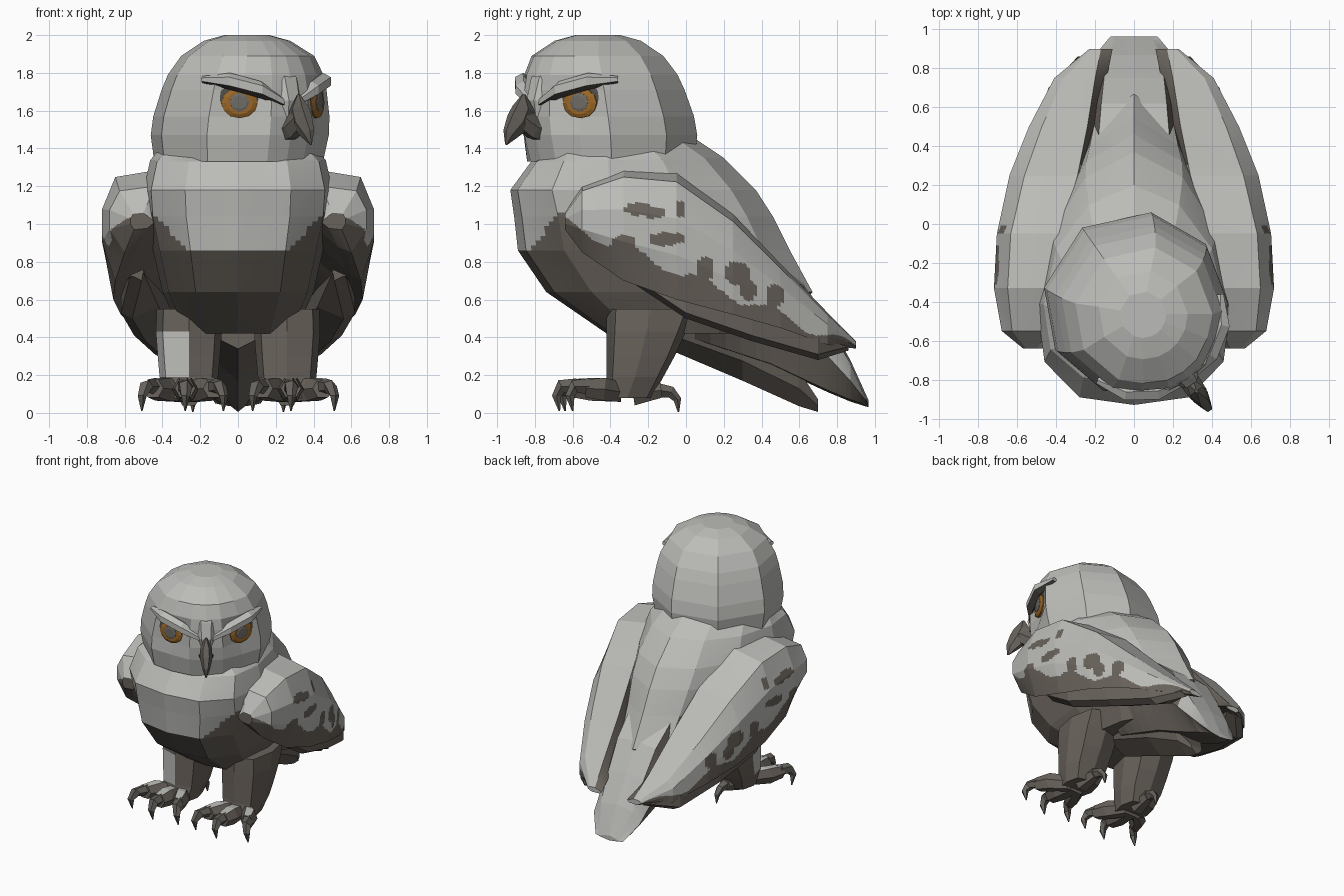
import bpy, bmesh, math
from mathutils import Vector, Matrix

cube = bpy.data.objects.get("Cube")
if cube:
    bpy.data.objects.remove(cube)


def material(name, r, g, b):
    m = bpy.data.materials.new(name)
    m.use_nodes = True
    m.diffuse_color = (r, g, b, 1)
    node = next(n for n in m.node_tree.nodes if n.type == 'BSDF_PRINCIPLED')
    node.inputs["Base Color"].default_value = (r, g, b, 1)
    node.inputs["Roughness"].default_value = 0.9
    return m


WHITE = material("feather white", .5, .5, .48)
BROWN = material("feather brown", .14, .122, .104)
HORN = material("horn grey brown", .13, .12, .105)
ORANGE = material("eye orange", .32, .135, .02)
PUPIL = material("pupil grey", .16, .15, .135)
SOCKET = material("socket dark", .08, .072, .064)


def loft(name, rings, mats, rule=None, matrix=None, cuts=0):
    """Skin closed rings, cap both ends, colour faces by rule(centre, normal)."""
    bm = bmesh.new()
    loops = [[bm.verts.new(p) for p in ring] for ring in rings]
    n = len(loops[0])
    for a, b in zip(loops, loops[1:]):
        for i in range(n):
            j = (i + 1) % n
            bm.faces.new((a[i], a[j], b[j], b[i]))
    bm.faces.new(loops[0])
    bm.faces.new(loops[-1])
    bmesh.ops.recalc_face_normals(bm, faces=bm.faces)
    if cuts:
        bmesh.ops.subdivide_edges(bm, edges=bm.edges[:], cuts=cuts, use_grid_fill=True)
    bm.normal_update()
    if rule:
        for f in bm.faces:
            f.material_index = int(rule(f.calc_center_median(), f.normal))
    if matrix:
        bm.transform(matrix)
    me = bpy.data.meshes.new(name)
    bm.to_mesh(me)
    bm.free()
    for m in mats:
        me.materials.append(m)
    ob = bpy.data.objects.new(name, me)
    bpy.context.collection.objects.link(ob)
    return ob


def tube(name, path, radii, mats, side=(1, 0, 0), flat=1, sides=6, **kw):
    """Tapered tube; flat scales its width along the side axis."""
    pts = [Vector(p) for p in path]
    side = Vector(side)
    rings = []
    for i, p in enumerate(pts):
        d = pts[min(i + 1, len(pts) - 1)] - pts[max(i - 1, 0)]
        up = d.cross(side).normalized()
        rings.append([p + side * math.cos(t) * radii[i] * flat + up * math.sin(t) * radii[i]
                      for t in (k * math.tau / sides for k in range(sides))])
    return loft(name, rings, mats, **kw)


def mirrored(half):
    """Close a half outline whose first and last points lie on the middle plane."""
    return half + [(-x, y, z) for x, y, z in half[-2:0:-1]]


# Body: stacked teardrop rings (height, rise to the back, front, back, half width)
outline = [(0, 0), (.56, .03), (.92, .17), (1, .4), (.86, .68), (.5, .9), (0, 1)]
body = [(1.36, .11, -.76, .02, .41), (1.33, .02, -.82, .2, .465), (1.18, 0, -.93, .37, .5), (1.04, 0, -.91, .46, .49),
        (.86, 0, -.89, .55, .45), (.64, 0, -.74, .67, .4), (.42, 0, -.42, .45, .3)]
loft("body", [mirrored([(x * w, f + t * (b - f), z + up * t) for x, t in outline]) for z, up, f, b, w in body],
     [WHITE, BROWN],
     lambda c, n: n.z < .25 and c.z < .86 + max(0, abs(c.x) - .26), cuts=6)

# Tail: broad upper fan over a keeled lower fan (y, top, bottom, half width)
upper = [(.05, .62, .38, .28), (.45, .84, .25, .26), (.62, .69, .17, .24), (.75, .49, .11, .22),
         (.87, .28, .06, .2), (.965, .07, .03, .12)]
loft("upper_tail", [mirrored([(0, y, t), (w * .7, y, t - .02), (w, y, (t + b) / 2), (w * .6, y, b + .01), (0, y, b)])
                    for y, t, b, w in upper],
     [WHITE, BROWN], lambda c, n: n.z < -.1 or (c.y < .76 and n.z < .4), cuts=4)
lower = [(-.1, .5, .34, .2), (.3, .38, .17, .16), (.6, .22, .035, .12), (.7, .07, .005, .05)]
loft("lower_tail", [mirrored([(0, y, t), (w, y, t), (w * .8, y, (t + b) / 2), (0, y, b)]) for y, t, b, w in lower], [BROWN])

# Wings: sections along y (y, top, bottom, inner x, outer x, bottom x)
wing = [(-.64, 1.06, .97, .5, .57, .55), (-.55, 1.2, .85, .44, .68, .6), (-.33, 1.29, .7, .4, .72, .65),
        (-.05, 1.27, .6, .38, .705, .66), (.25, 1.05, .52, .29, .64, .62), (.5, .79, .45, .24, .54, .54),
        (.75, .53, .36, .2, .41, .41), (.9, .38, .34, .17, .23, .2)]
# Spots on the wing: centre y, centre z, half sizes
spots = [(-.25, 1.08, .075, .035), (-.17, 1.06, .06, .03), (-.03, 1.08, .03, .04), (-.1, .92, .1, .035),
         (-.33, .89, .07, .05), (.1, .76, .05, .07), (.27, .74, .07, .06), (.47, .62, .05, .06), (.33, .65, .04, .06)]


def wing_section(s, y, t, b, xi, xo, xb):
    h = t - b
    pts = [(xi, t), (xo - .22 * (xo - xi), t - .07 * h), (xo, t - .36 * h), (xo, b + .35 * h),
           (xb, b), (xb - .07, b + .08 * h), (xi - .06, b + .45 * h)]
    return [(s * x, y, z) for x, z in pts]


def wing_rule(s):
    def rule(c, n):
        if n.x * s < -.15 or n.z < -.55:
            return c.y > .3 or n.z < 0
        if c.z < .73 - .43 * c.y + .03 * math.sin(c.y * 17):
            return True
        return any(((c.y - y) / a) ** 2 + ((c.z - z) / b) ** 2 < 1 for y, z, a, b in spots)
    return rule


# Long flight feathers under each wing (y, top, bottom, inner x, outer x)
flight = [(-.3, .74, .7, .5, .57), (0, .66, .5, .42, .62), (.35, .54, .38, .33, .55),
          (.7, .42, .28, .24, .44), (.86, .37, .33, .17, .29)]

# Leg rings (z, front, back, half width); toes (tip x, tip y)
leg = [(.55, -.42, .05, .17), (.43, -.42, 0, .175), (.3, -.42, -.06, .165), (.19, -.42, -.12, .155), (.08, -.44, -.18, .12)]
toes = [(.13, -.57), (.28, -.6), (.45, -.53)]
top_white = lambda c, n: n.z > .6

for s, label in ((1, "left"), (-1, "right")):
    loft(label + "_wing", [wing_section(s, *w) for w in wing], [WHITE, BROWN], wing_rule(s), cuts=13)
    loft(label + "_flight_feathers",
         [[(s * xi, y, t), (s * xo, y, t - .02), (s * xo, y, b + .03), (s * (xo - .06), y, b), (s * xi, y, b + .06)]
          for y, t, b, xi, xo in flight], [BROWN])

    rings = []
    for z, f, b, w in leg:
        ring = []
        for k in range(8):
            c, d = math.cos(k * math.pi / 4), math.sin(k * math.pi / 4)
            q = 1.12 if k % 2 else 1
            ring.append((s * .26 + w * c * q, (f + b) / 2 + (b - f) / 2 * d * q, z))
        rings.append(ring)
    loft(label + "_leg", rings, [BROWN, WHITE],
         lambda c, n: s < 0 and n.x < -.15 and n.y < -.15 and .19 < c.z < .4)

    # Toes and claws, three forward and one back
    for i, (x, y) in enumerate(toes):
        dx = (x - .28) * .35
        tube(f"{label}_toe_{i + 1}", [(s * (.27 + dx * .6), -.34, .11), (s * (x - dx * .8), y + .1, .125), (s * x, y, .13)],
             [.06, .07, .055], [BROWN, WHITE], rule=top_white)
        tube(f"{label}_claw_{i + 1}", [(s * x, y + .02, .14), (s * (x + dx * .6), y - .06, .14),
                                       (s * (x + dx), y - .085, .09), (s * (x + dx), y - .07, .01)],
             [.045, .038, .026, .004], [HORN], sides=5)
    tube(label + "_back_toe", [(s * .26, -.28, .1), (s * .25, -.13, .12)], [.07, .045], [BROWN])
    tube(label + "_back_claw", [(s * .25, -.15, .12), (s * .245, -.08, .11), (s * .24, -.045, .07), (s * .24, -.04, .005)],
         [.04, .032, .022, .004], [HORN], sides=5)

# Head, turned towards the left side
HEAD = Matrix.Translation((0, -.4, 0)) @ Matrix.Rotation(math.radians(35), 4, 'Z')


def polar(angle, r, z, forward=0):
    a = math.radians(angle)
    return Vector((math.sin(a) * r, -math.cos(a) * r - forward, z))


# Head rings: height, radius, forward shift, and how far the eye hollows sink
angles = [0, 15, 35, 56, 95, 135, 180, 225, 265, 304, 325, 345]
head = [(1.33, .45, 0, .98), (1.47, .475, .01, .95), (1.57, .47, .025, .88), (1.71, .44, .05, .88),
        (1.79, .415, .065, .97), (1.89, .355, .085, .98), (1.97, .23, .08, 1), (2.0, .12, .08, 1)]
loft("head", [[polar(a, r * (hollow if a in (35, 325) else 1), z, fwd) for a in angles] for z, r, fwd, hollow in head],
     [WHITE], matrix=HEAD)

# Beak, its base, and the bridge above it
tube("beak", [(0, -.56, 1.685), (0, -.56, 1.61), (0, -.595, 1.54), (0, -.65, 1.475), (0, -.675, 1.42)],
     [.012, .07, .075, .045, .006], [HORN], flat=.6, matrix=HEAD)
tube("beak_base", [(0, -.42, 1.5), (0, -.5, 1.51), (0, -.58, 1.56)], [.075, .065, .06], [HORN], flat=.8, matrix=HEAD)
tube("face_bridge", [(0, -.37, 1.84), (0, -.45, 1.75), (0, -.48, 1.65), (0, -.47, 1.56)],
     [.04, .05, .045, .03], [WHITE], flat=1.5, matrix=HEAD)


def disc(name, angle, r, z, rx, rz, depth, mat, sides=12):
    """Flat oval facing outward from the head, bevelled towards its front."""
    out = polar(angle, 1, 0)
    across = Vector((-out.y, out.x, 0))
    centre = polar(angle, r, z)
    rings = [[centre + out * o + across * math.cos(t) * rx * k + Vector((0, 0, math.sin(t) * rz * k))
              for t in (i * math.tau / sides for i in range(sides))]
             for o, k in ((-.02, 1), (depth * .5, 1), (depth, .75))]
    return loft(name, rings, [mat], matrix=HEAD)


# Eyes and scowling brows
for e, label in ((1, "left"), (-1, "right")):
    a = 34 * e
    disc(label + "_eye_socket", a, .439, 1.66, .125, .085, .009, SOCKET)
    disc(label + "_iris", a, .443, 1.64, .095, .08, .02, ORANGE)
    disc(label + "_pupil", a, .461, 1.645, .052, .05, .008, PUPIL, 8)
    tube(label + "_brow", [polar(5 * e, .475, 1.645), polar(20 * e, .475, 1.71), polar(40 * e, .465, 1.755),
                           polar(60 * e, .445, 1.765)],
         [.03, .05, .05, .02], [WHITE, SOCKET], side=(0, 0, 1), flat=.9,
         rule=lambda c, n: n.z < -.6, matrix=HEAD)
